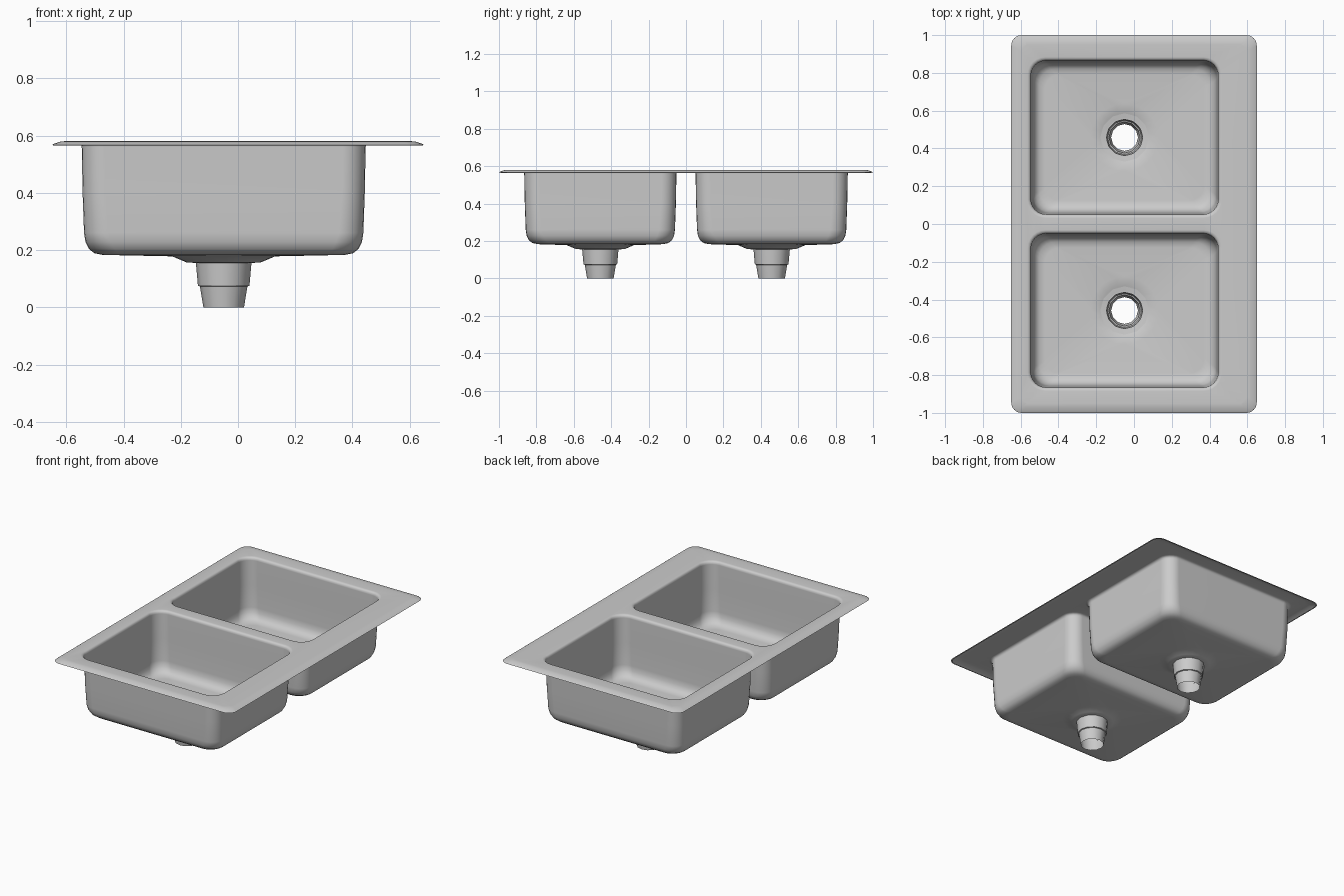
import bpy, bmesh, math

if "Cube" in bpy.data.objects:
    bpy.data.objects.remove(bpy.data.objects["Cube"])

CX, CY = -0.05, 0.458   # bowl and drain centre (mirrored in y)


def rounded_ring(bm, cx, cy, hx, hy, r, z, n=6):
    """Loop of verts on a rounded rectangle (a circle when hx = hy = r)."""
    verts = []
    for q, (sx, sy) in enumerate([(1, 1), (-1, 1), (-1, -1), (1, -1)]):
        for i in range(n + 1):
            a = (q + i / n) * math.pi / 2
            verts.append(bm.verts.new((cx + sx * (hx - r) + r * math.cos(a),
                                       cy + sy * (hy - r) + r * math.sin(a), z)))
    return verts


def loft(bm, rings):
    for a, b in zip(rings, rings[1:]):
        for i in range(len(a)):
            j = (i + 1) % len(a)
            bm.faces.new((a[i], a[j], b[j], b[i]))


def loop_edges(bm, ring):
    return [bm.edges.get((ring[i - 1], ring[i])) for i in range(len(ring))]


def finish(bm, name, angle):
    bmesh.ops.remove_doubles(bm, verts=bm.verts, dist=0.0005)
    bmesh.ops.recalc_face_normals(bm, faces=bm.faces)
    top = max(bm.faces, key=lambda f: f.calc_center_median().z + abs(f.normal.z))
    if top.normal.z < 0:
        bmesh.ops.reverse_faces(bm, faces=bm.faces)
    mesh = bpy.data.meshes.new(name)
    bm.to_mesh(mesh)
    bm.free()
    ob = bpy.data.objects.new(name, mesh)
    bpy.context.collection.objects.link(ob)
    bpy.ops.object.select_all(action='DESELECT')
    ob.select_set(True)
    bpy.context.view_layer.objects.active = ob
    bpy.ops.object.shade_smooth_by_angle(angle=math.radians(angle))
    return ob


# Pressed sheet: rolled rim, deck and two bowls
bm = bmesh.new()
rim = [rounded_ring(bm, 0, 0, 0.65 - d, 1 - d, 0.055 - d * 0.4, z)
       for d, z in [(0.008, 0.565), (0, 0.567), (0.008, 0.572), (0.03, 0.579), (0.05, 0.581)]]
loft(bm, rim)
deck_edges = loop_edges(bm, rim[-1])

# Bowl section: inset from the opening, corner radius, height
bowl = [(-0.018, 0.095, 0.580), (-0.008, 0.087, 0.577), (-0.002, 0.082, 0.571),
        (0.001, 0.08, 0.56), (0.004, 0.08, 0.40), (0.009, 0.085, 0.26),
        (0.014, 0.09, 0.228), (0.026, 0.09, 0.204), (0.045, 0.085, 0.189),
        (0.075, 0.08, 0.183)]
for s in (1, -1):
    rings = [rounded_ring(bm, CX, s * CY, 0.497 - d, 0.408 - d, r, z) for d, r, z in bowl]
    rings += [rounded_ring(bm, CX, s * CY, r, r, r, z)
              for r, z in [(0.18, 0.178), (0.13, 0.157), (0.095, 0.155)]]
    loft(bm, rings)
    deck_edges += loop_edges(bm, rings[0])
bmesh.ops.triangle_fill(bm, use_beauty=True, edges=deck_edges)
sheet = finish(bm, "sink_sheet", 40)
mod = sheet.modifiers.new("even_shading", 'WEIGHTED_NORMAL')
mod.keep_sharp = True

# Stepped drain tubes, low-sided and open at the bottom
for s, name in ((1, "drain_back"), (-1, "drain_front")):
    bm = bmesh.new()
    loft(bm, [rounded_ring(bm, CX, s * CY, r, r, r, z, 3)
              for r, z in [(0.128, 0.158), (0.097, 0.154), (0.09, 0.075),
                           (0.083, 0.073), (0.071, 0.0)]])
    finish(bm, name, 35)
